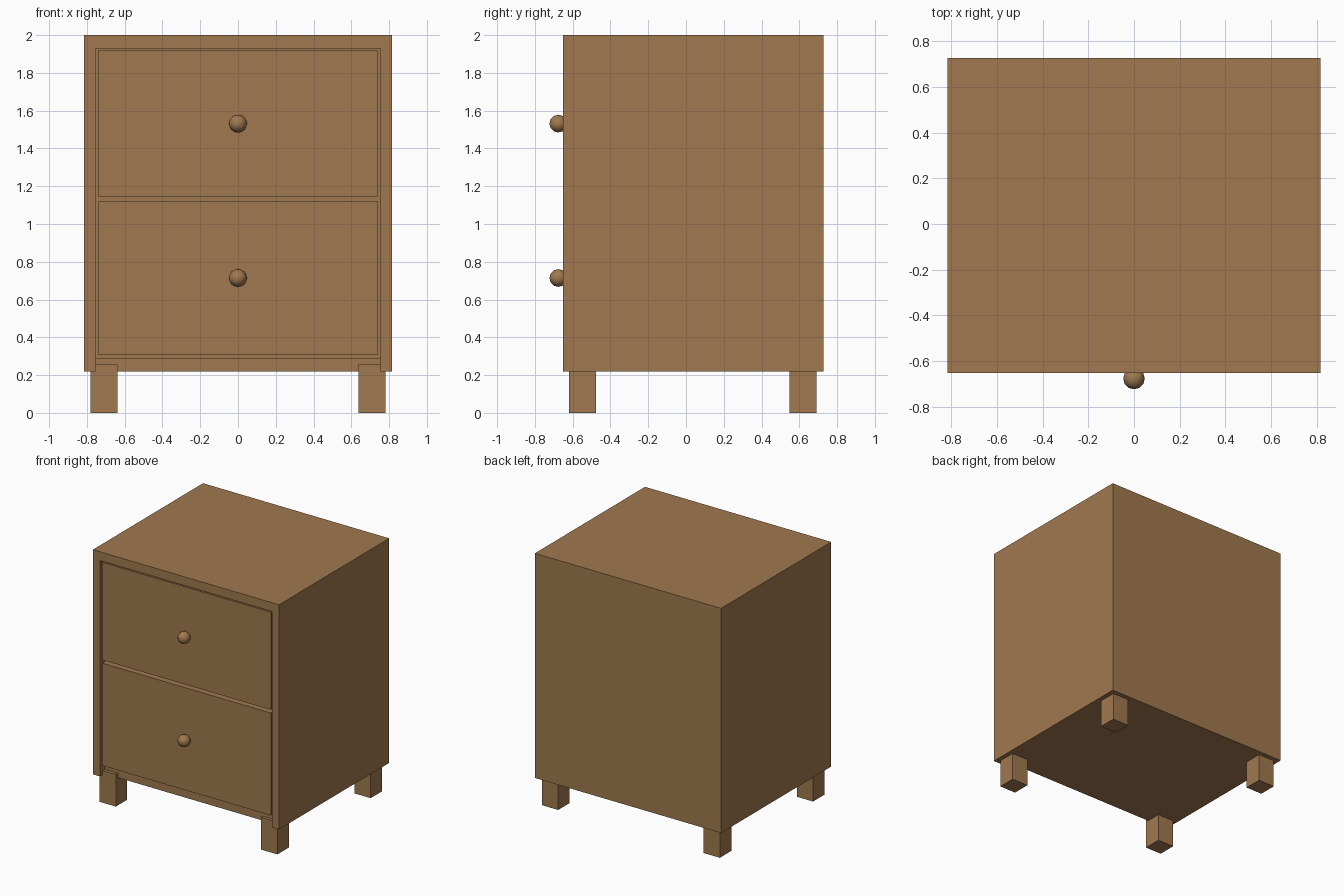
import bpy
import math

cube = bpy.data.objects.get("Cube")
if cube:
    bpy.data.objects.remove(cube, do_unlink=True)

wood = bpy.data.materials.new("warm wood")
wood.use_nodes = True
colour = (0.35, 0.19, 0.078, 1)
wood.diffuse_color = colour
wood.node_tree.nodes["Principled BSDF"].inputs["Base Color"].default_value = colour


def box(name, x, y, z):
    """Box from (min, max) ranges on each axis."""
    spans = (x, y, z)
    bpy.ops.mesh.primitive_cube_add(size=1, location=[(a + b) / 2 for a, b in spans])
    ob = bpy.context.object
    ob.name = name
    ob.scale = [b - a for a, b in spans]
    bpy.ops.object.transform_apply(location=False, rotation=False, scale=True)
    ob.data.materials.append(wood)
    return ob


WIDE, INNER = 0.816, 0.755       # outer and inner half widths
FRONT, BACK = -0.652, 0.727
BASE, TOP = 0.22, 2.0
LID = 1.93                       # underside of the top panel

# Carcass
for side, name in ((1, "left"), (-1, "right")):
    box(name + "_side_panel", sorted((side * INNER, side * WIDE)), (FRONT, BACK), (BASE, TOP))
box("top_panel", (-INNER, INNER), (FRONT, BACK), (LID, TOP))
box("back_panel", (-INNER, INNER), (BACK - 0.04, BACK), (BASE, LID))
box("bottom_panel", (-INNER, INNER), (-0.595, BACK - 0.04), (BASE, 0.29))

# Drawers with round knobs
for name, low, high in (("lower", 0.308, 1.12), ("upper", 1.145, 1.918)):
    box(name + "_drawer", (-0.74, 0.74), (FRONT + 0.006, BACK - 0.06), (low, high))
    bpy.ops.mesh.primitive_uv_sphere_add(
        segments=24, ring_count=6, radius=0.047,
        location=(0, -0.676, (low + high) / 2), rotation=(math.pi / 2, 0, 0))
    knob = bpy.context.object
    knob.name = name + "_knob"
    knob.data.materials.append(wood)
    bpy.ops.object.shade_smooth_by_angle(angle=math.radians(40))

# Square legs, tucked slightly into the carcass
for side, sx in (("left", 1), ("right", -1)):
    for end, y in (("front", -0.62), ("back", 0.547)):
        box(f"{end}_{side}_leg", sorted((sx * 0.637, sx * 0.78)), (y, y + 0.143), (0, 0.255))
